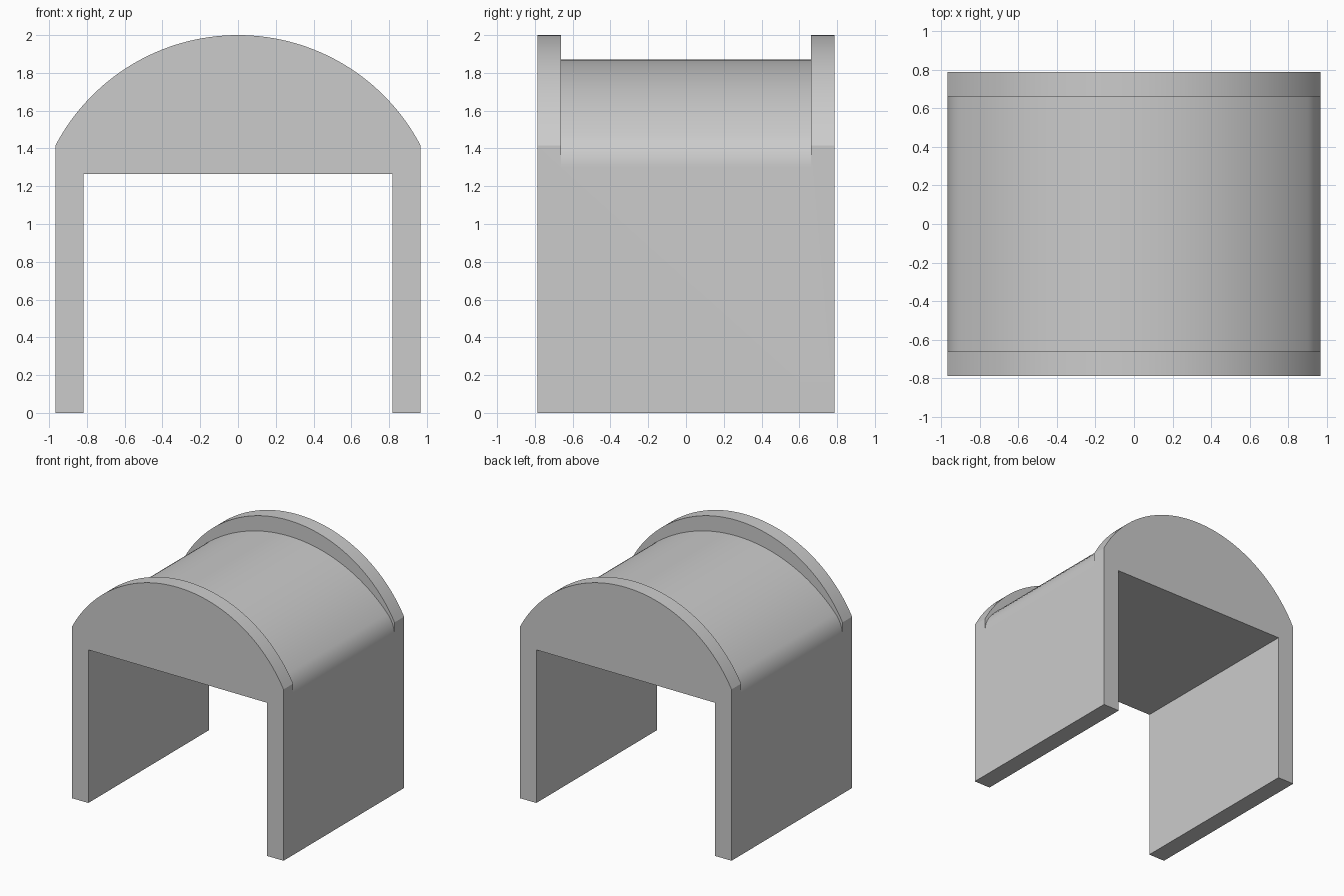
import bpy, bmesh
from math import sqrt, atan2, sin, cos, radians

HALF_X, HALF_Y = 0.967, 0.787      # outer half width and half depth
INNER_X, CEILING = 0.817, 1.265    # opening under the roof
EAVE, TOP = 1.415, 2.0             # end wall corner and crown
WALL_Y = 0.662                     # inner face of the end walls
ROOF_TOP, ROOF_R, FILLET = 1.87, 1.22, 0.25

if "Cube" in bpy.data.objects:
    bpy.data.objects.remove(bpy.data.objects["Cube"], do_unlink=True)

grey = bpy.data.materials.new("plain grey")
grey.use_nodes = True
colour = (0.6, 0.6, 0.6, 1)
grey.diffuse_color = colour
grey.node_tree.nodes["Principled BSDF"].inputs["Base Color"].default_value = colour


def arc(cx, cz, r, start, end, steps):
    """Points on an arc; angles run from +z towards +x."""
    angles = [start + (end - start) * i / steps for i in range(steps + 1)]
    return [(cx + r * sin(a), cz + r * cos(a)) for a in angles]


def mirrored(half):
    """Complete a right-hand half profile that starts on the centre line."""
    return [(-x, z) for x, z in reversed(half[1:])] + half


def prism(name, profile, half_depth):
    bm = bmesh.new()
    face = bm.faces.new([bm.verts.new((x, -half_depth, z)) for x, z in profile])
    ext = bmesh.ops.extrude_face_region(bm, geom=[face])
    moved = [v for v in ext["geom"] if isinstance(v, bmesh.types.BMVert)]
    bmesh.ops.translate(bm, verts=moved, vec=(0, 2 * half_depth, 0))
    bmesh.ops.recalc_face_normals(bm, faces=bm.faces)
    mesh = bpy.data.meshes.new(name)
    bm.to_mesh(mesh)
    bm.free()
    mesh.materials.append(grey)
    obj = bpy.data.objects.new(name, mesh)
    bpy.context.collection.objects.link(obj)
    return obj


# Arched body with two side walls
rise = TOP - EAVE
radius = (HALF_X ** 2 + rise ** 2) / (2 * rise)
centre = TOP - radius
crown = arc(0, centre, radius, 0, atan2(HALF_X, EAVE - centre), 32)
half = crown + [(HALF_X, 0), (INNER_X, 0), (INNER_X, CEILING)]
body = prism("arched_cover", mirrored(half), HALF_Y)

# Lowered roof between the end walls, rounded into the sides
roof_z = ROOF_TOP - ROOF_R
fx = HALF_X - FILLET
fz = sqrt((ROOF_R - FILLET) ** 2 - fx ** 2)
join = atan2(fx, fz)
roof = arc(0, roof_z, ROOF_R, 0, join, 32)
edge = arc(fx, roof_z + fz, FILLET, join, radians(90), 12)[1:]
outer = [(HALF_X + 0.2, roof_z + fz), (HALF_X + 0.2, TOP + 0.2)]
cutter = prism("roof_recess_cutter", mirrored(roof + edge + outer), WALL_Y)
cutter.hide_render = True

mod = body.modifiers.new("roof recess", "BOOLEAN")
mod.operation = "DIFFERENCE"
mod.solver = "EXACT"
mod.object = cutter
bpy.ops.object.select_all(action="DESELECT")
bpy.context.view_layer.objects.active = body
body.select_set(True)
bpy.ops.object.modifier_apply(modifier=mod.name)
bpy.data.objects.remove(cutter, do_unlink=True)

bpy.ops.object.shade_smooth_by_angle(angle=radians(20))
